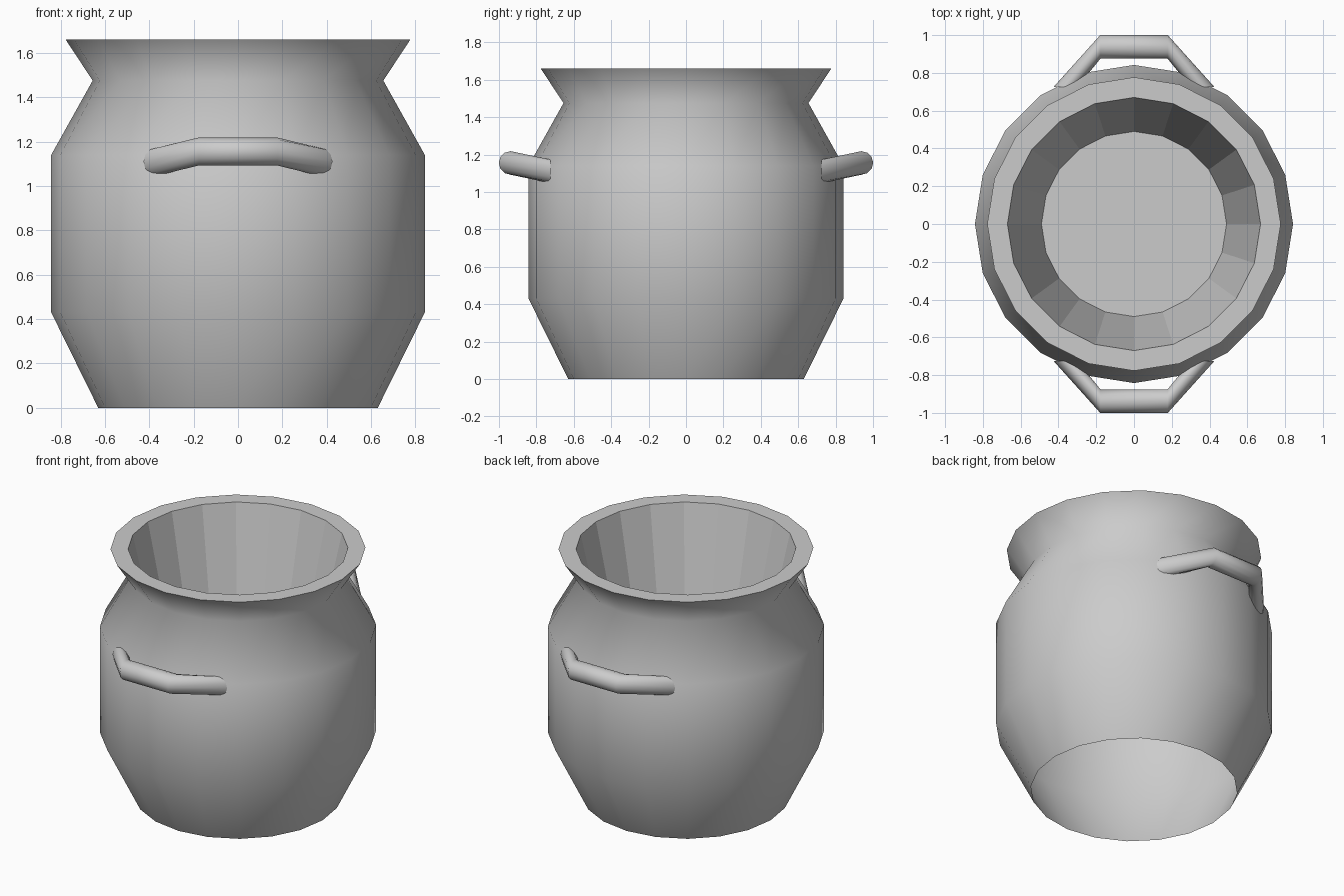
import bpy, bmesh
from math import sin, cos, pi
from mathutils import Vector

if "Cube" in bpy.data.objects:
    bpy.data.objects.remove(bpy.data.objects["Cube"])

SIDES = 20


def finish(bm, name):
    bmesh.ops.recalc_face_normals(bm, faces=bm.faces)
    mesh = bpy.data.meshes.new(name)
    bm.to_mesh(mesh)
    bm.free()
    obj = bpy.data.objects.new(name, mesh)
    bpy.context.collection.objects.link(obj)


def bridge(bm, a, b, smooth):
    n = len(a)
    for i in range(n):
        j = (i + 1) % n
        bm.faces.new((a[i], a[j], b[j], b[i])).smooth = smooth


# Pot: outer wall (open underneath), rim and inner bowl as one lathed profile
outer = [(0.63, 0), (0.842, 0.43), (0.842, 1.14), (0.655, 1.475), (0.777, 1.66)]
inner = [(0.67, 1.66), (0.49, 0.85)]
bm = bmesh.new()
rings = [[bm.verts.new((r * cos(2 * pi * k / SIDES), r * sin(2 * pi * k / SIDES), z))
          for k in range(SIDES)] for r, z in outer + inner]
for i in range(len(rings) - 1):
    bridge(bm, rings[i], rings[i + 1], smooth=i < len(outer) - 1)
bm.faces.new(rings[-1])
finish(bm, "pot_body")


# Handles: tube through four rings; the end rings lie against the wall
def handle(name, side):
    stations = [((-0.363, 0.725, 1.11), (-1, 0, 0)), ((-0.178, 0.938, 1.155), (0, 1, 0)),
                ((0.178, 0.938, 1.155), (0, 1, 0)), ((0.363, 0.725, 1.11), (1, 0, 0))]
    radius, n = 0.063, 12
    bm = bmesh.new()
    rings = []
    for centre, across in stations:
        ring = []
        for k in range(n):
            t = 2 * pi * k / n
            p = Vector(centre) + radius * (Vector(across) * cos(t) + Vector((0, 0, sin(t))))
            ring.append(bm.verts.new((p.x, p.y * side, p.z)))
        rings.append(ring)
    for a, b in zip(rings, rings[1:]):
        bridge(bm, a, b, smooth=True)
    finish(bm, name)


handle("front_handle", -1)
handle("back_handle", 1)
